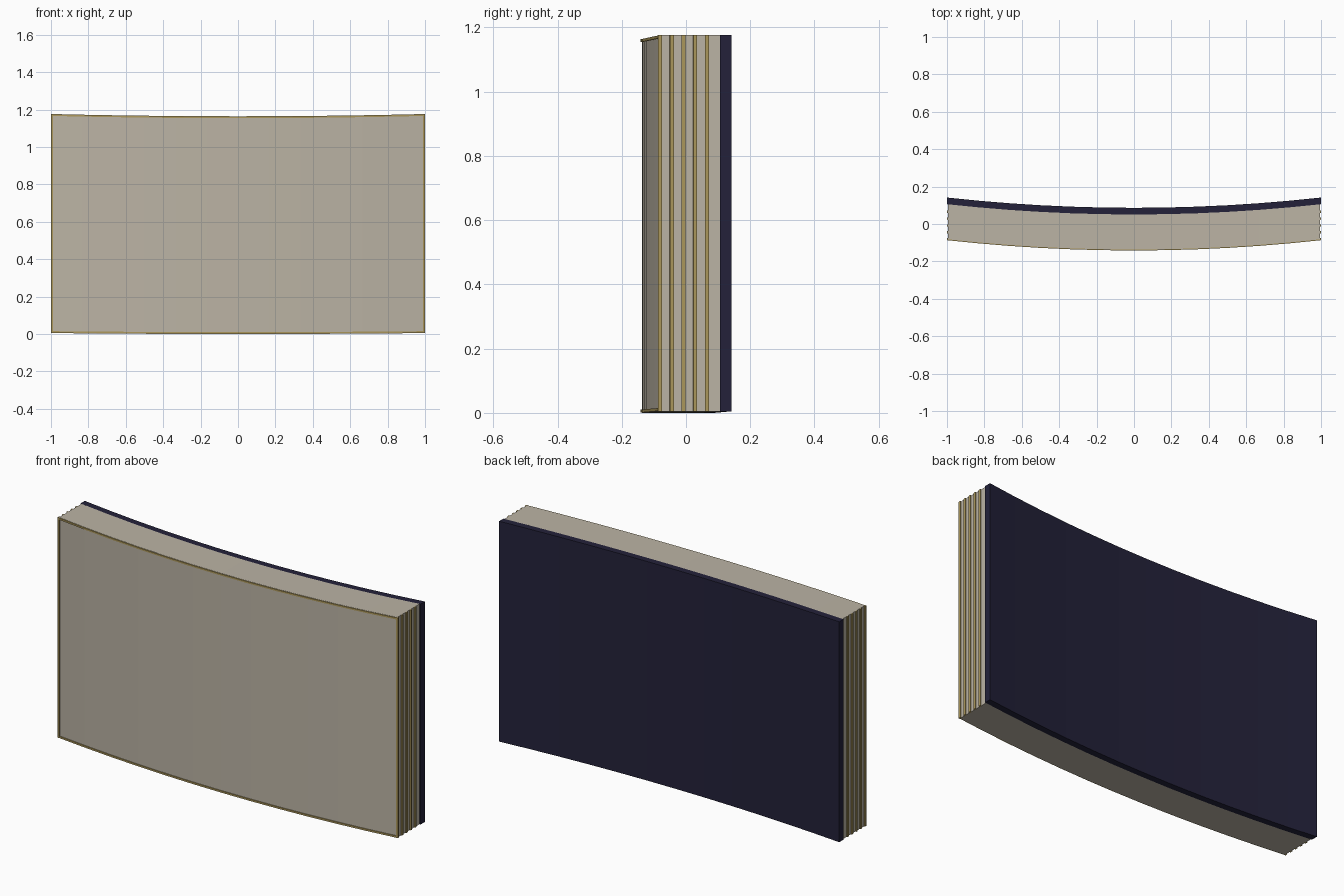
import bpy, bmesh

old = bpy.data.objects.get("Cube")
if old:
    bpy.data.objects.remove(old, do_unlink=True)


def material(name, rgb):
    m = bpy.data.materials.new(name)
    m.use_nodes = True
    m.diffuse_color = (*rgb, 1)
    m.node_tree.nodes["Principled BSDF"].inputs["Base Color"].default_value = (*rgb, 1)
    return m


STONE = material("warm_grey", (0.50, 0.455, 0.375))
GOLD = material("old_gold", (0.41, 0.31, 0.105))
NAVY = material("dark_navy", (0.017, 0.0155, 0.042))

SEGMENTS = 12
BOW = 0.055          # how far the ends sweep backwards
INSET = 0.006        # panels sit inside the gold edging
RIM = 0.01


def top(x):
    return 1.164 + 0.012 * x * x


def bottom(x):
    return 0.005 * x * x


def bowed_slab(name, x0, x1, y0, y1, low, high, mat):
    """Box between x0..x1 and y0..y1 (at the ends), bent along the shared curve."""
    inner = [-1 + 2 * i / SEGMENTS for i in range(SEGMENTS + 1)]
    xs = [x0] + [x for x in inner if x0 + 0.001 < x < x1 - 0.001] + [x1]
    bm = bmesh.new()
    rings = []
    for x in xs:
        shift = BOW * (x * x - 1)
        corners = ((y0, low(x)), (y1, low(x)), (y1, high(x)), (y0, high(x)))
        rings.append([bm.verts.new((x, y + shift, z)) for y, z in corners])
    for a, b in zip(rings, rings[1:]):
        for i in range(4):
            j = (i + 1) % 4
            bm.faces.new((a[i], a[j], b[j], b[i]))
    bm.faces.new(rings[0])
    bm.faces.new(rings[-1])
    bmesh.ops.recalc_face_normals(bm, faces=bm.faces)
    mesh = bpy.data.meshes.new(name)
    bm.to_mesh(mesh)
    bm.free()
    mesh.materials.append(mat)
    obj = bpy.data.objects.new(name, mesh)
    bpy.context.collection.objects.link(obj)
    return obj


# Stacked panels, each with a gold edging strip at both ends
FRONT, COVER, BACK = -0.0865, 0.106, 0.1415
PITCH, DEPTH = 0.0365, 0.012
for n in range(5):
    y = FRONT + n * PITCH
    start = y + 0.005 if n == 0 else y
    end = COVER if n == 4 else y + PITCH
    bowed_slab(f"panel_{n + 1}", -1 + INSET, 1 - INSET, start, end, bottom, top, STONE)
    for side, x0, x1 in (("right", -1, -1 + RIM), ("left", 1 - RIM, 1)):
        bowed_slab(f"{side}_edging_{n + 1}", x0, x1, y, y + DEPTH, bottom, top, GOLD)

# Raised gold rim along the top and bottom of the front panel
bowed_slab("front_top_rim", -1 + RIM, 1 - RIM, FRONT, FRONT + DEPTH,
           lambda x: top(x) - RIM, lambda x: top(x) - 0.001, GOLD)
bowed_slab("front_bottom_rim", -1 + RIM, 1 - RIM, FRONT, FRONT + DEPTH,
           lambda x: bottom(x) + 0.001, lambda x: bottom(x) + RIM, GOLD)

# Dark back cover
bowed_slab("back_cover", -1, 1, COVER, BACK, bottom, top, NAVY)
